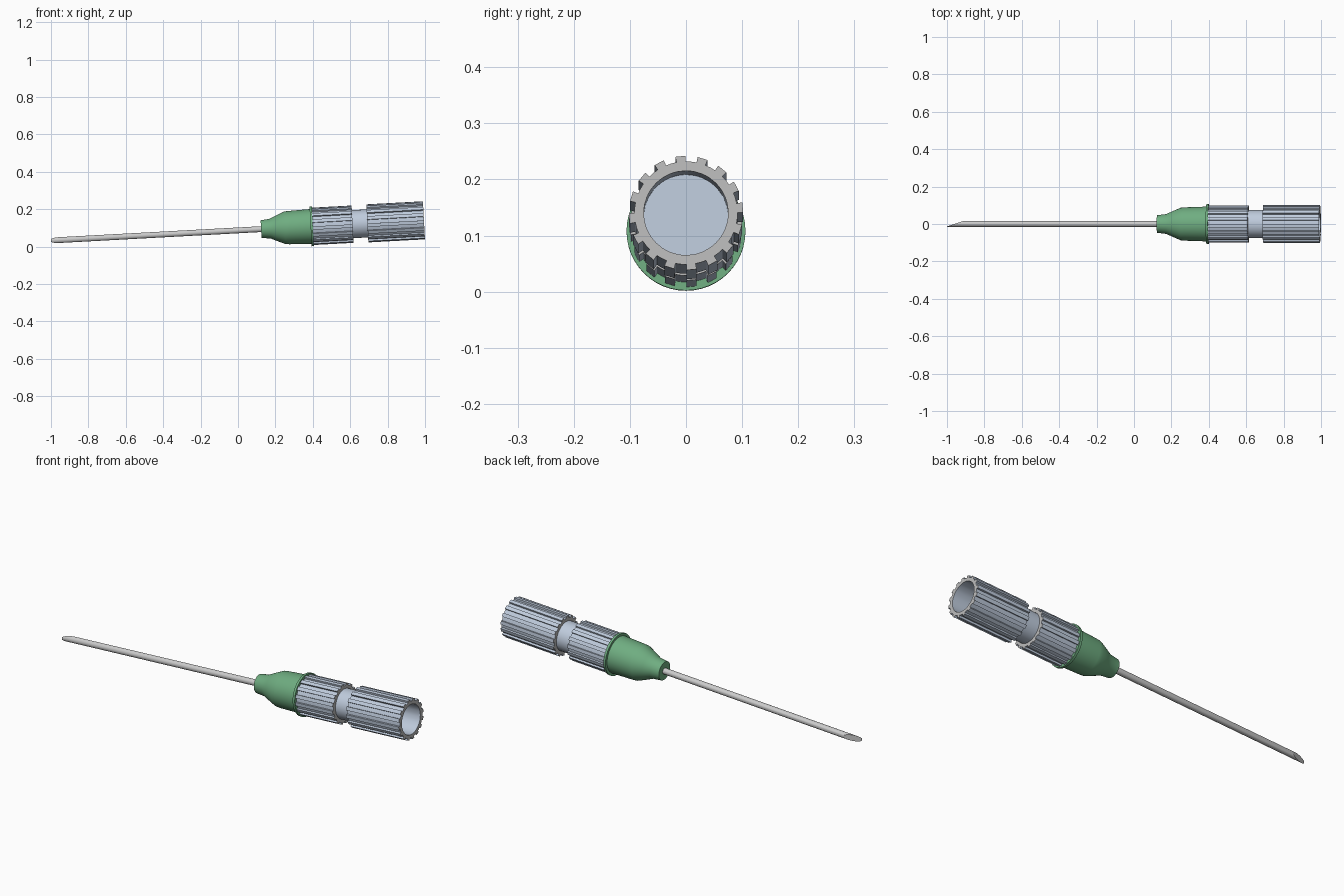
import bpy, bmesh, math
from mathutils import Matrix, Vector

if "Cube" in bpy.data.objects:
    bpy.data.objects.remove(bpy.data.objects["Cube"])

# The whole needle lies along a slightly tilted axis; local x runs along it
TILT = Matrix.Translation((0.4, 0, 0.108)) @ Matrix.Rotation(math.radians(-3.1), 4, 'Y')


def material(name, color):
    m = bpy.data.materials.new(name)
    m.diffuse_color = (*color, 1)
    m.use_nodes = True
    m.node_tree.nodes["Principled BSDF"].inputs["Base Color"].default_value = m.diffuse_color
    return m


GREEN = material("green_plastic", (0.16, 0.42, 0.22))
BLUE = material("pale_blue_plastic", (0.52, 0.60, 0.72))
GREY = material("rim_grey", (0.5, 0.5, 0.5))


def point(x, r, a):
    return Vector((x, r * math.sin(a), r * math.cos(a)))


def finish(name, bm, mats=()):
    bmesh.ops.recalc_face_normals(bm, faces=bm.faces[:])
    me = bpy.data.meshes.new(name)
    bm.to_mesh(me)
    bm.free()
    for m in mats:
        me.materials.append(m)
    ob = bpy.data.objects.new(name, me)
    ob.matrix_world = TILT
    bpy.context.collection.objects.link(ob)
    bpy.ops.object.select_all(action='DESELECT')
    ob.select_set(True)
    bpy.context.view_layer.objects.active = ob
    bpy.ops.object.shade_smooth_by_angle(angle=math.radians(28))
    return ob


def lathe(profile, sides):
    """Closed solid turned around local x from (x, radius) pairs."""
    bm = bmesh.new()
    rings = [[bm.verts.new(point(x, r, 2 * math.pi * i / sides)) for i in range(sides)]
             for x, r in profile]
    for a, b in zip(rings, rings[1:]):
        for i in range(sides):
            j = (i + 1) % sides
            bm.faces.new((a[i], a[j], b[j], b[i]))
    bm.faces.new(rings[0])
    bm.faces.new(rings[-1])
    return bm


def ribbed_sleeve(name, x0, x1, r_rib, r_groove, r_in, teeth=16):
    """Hollow sleeve with square grip ribs."""
    bm = bmesh.new()
    step, half = 2 * math.pi / teeth, math.radians(5.2)
    outline = []
    for k in range(teeth):
        a = k * step - math.radians(5.5)
        outline += [(a - half, r_groove), (a - half, r_rib), (a + half, r_rib),
                    (a + half, r_groove), (a + step / 2, r_groove)]
    n = len(outline)
    outer = [[bm.verts.new(point(x, r, a)) for a, r in outline] for x in (x0, x1)]
    inner = [[bm.verts.new(point(x, r_in, a)) for a, r in outline] for x in (x0, x1)]
    for i in range(n):
        j = (i + 1) % n
        bm.faces.new((outer[0][i], outer[0][j], outer[1][j], outer[1][i]))
        bm.faces.new((inner[0][i], inner[0][j], inner[1][j], inner[1][i]))
        for e in (0, 1):
            f = bm.faces.new((outer[e][i], outer[e][j], inner[e][j], inner[e][i]))
            f.material_index = 1
    bmesh.ops.remove_doubles(bm, verts=bm.verts[:], dist=1e-5)
    return finish(name, bm, (BLUE, GREY))


# Needle shaft with slanted tip
bm = lathe([(-1.402, 0.0155), (-0.2, 0.0155)], 24)
bmesh.ops.bisect_plane(bm, geom=bm.verts[:] + bm.edges[:] + bm.faces[:],
                       plane_co=(-1.402, -0.0135, 0), plane_no=(-0.029, 0.087, 0),
                       clear_outer=True)
bmesh.ops.holes_fill(bm, edges=[e for e in bm.edges if e.is_boundary])
finish("needle", bm)

# Green tapered collar with flange
finish("collar", lathe([(-0.277, 0.047), (-0.228, 0.053), (-0.195, 0.068), (-0.15, 0.087),
                        (-0.13, 0.089), (-0.012, 0.093), (-0.012, 0.106),
                        (0.0, 0.106)], 48), (GREEN,))

# Inner core: visible as the neck and as the socket floor
finish("core", lathe([(-0.002, 0.075), (0.475, 0.075)], 48), (BLUE,))

# Grip sleeves
ribbed_sleeve("front_grip", 0.0, 0.213, 0.100, 0.091, 0.0752)
ribbed_sleeve("rear_grip", 0.292, 0.595, 0.102, 0.092, 0.0752)
